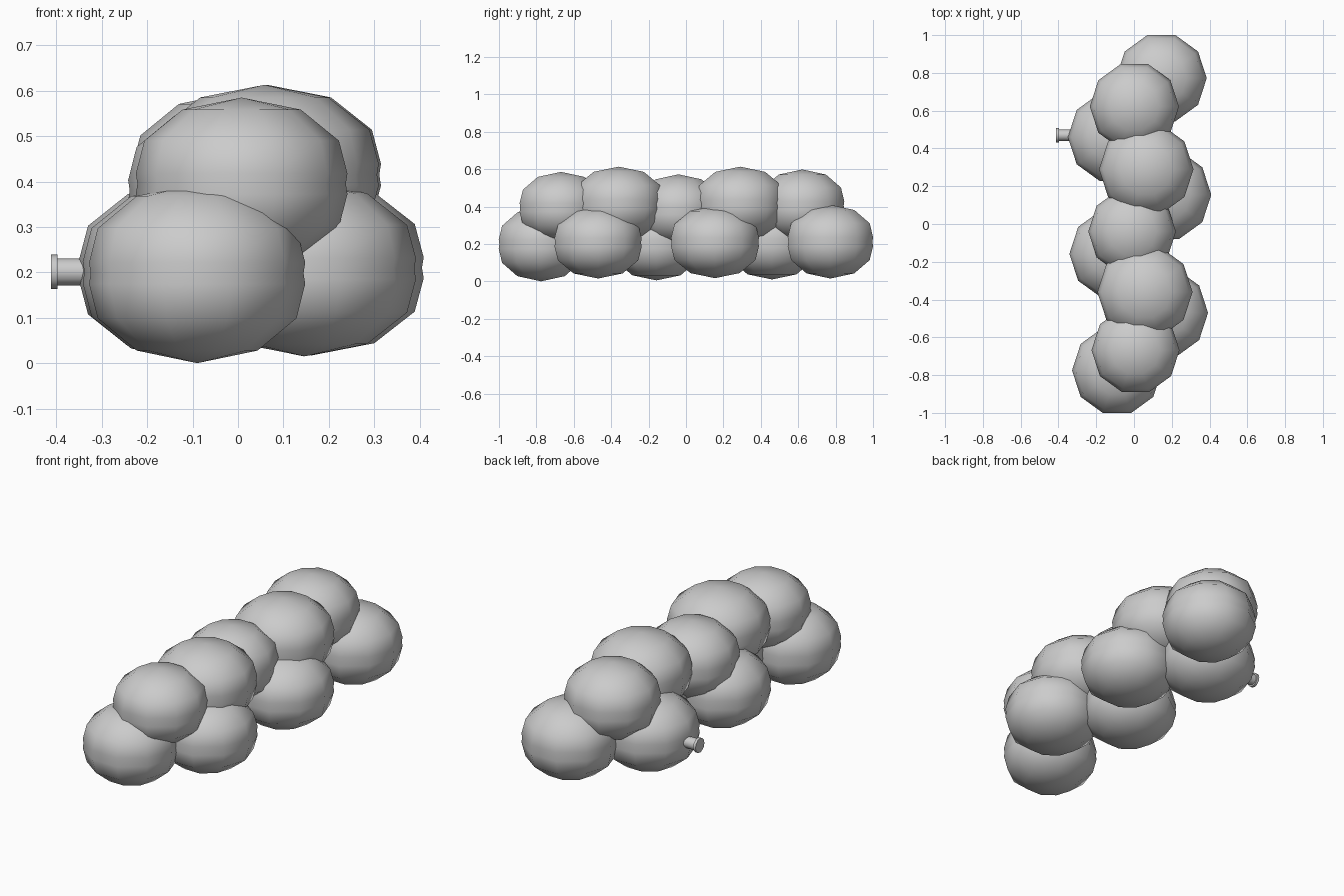
import bpy, bmesh, math
from mathutils import Vector

if "Cube" in bpy.data.objects:
    bpy.data.objects.remove(bpy.data.objects["Cube"])

SIDES = 10
# half profile of one squashed ball: (radius fraction, height fraction)
PROFILE = [(0.56, -0.86), (0.92, -0.5), (1.0, -0.12), (0.985, 0.0),
           (1.0, 0.12), (0.92, 0.5), (0.56, 0.86)]


def ball(name, x, y, z, r, h):
    bm = bmesh.new()
    rings = []
    for pr, pz in PROFILE:
        rings.append([bm.verts.new((r * pr * math.cos(math.tau * i / SIDES),
                                    r * pr * math.sin(math.tau * i / SIDES),
                                    h * pz)) for i in range(SIDES)])
    bottom = bm.verts.new((0, 0, -h))
    top = bm.verts.new((0, 0, h))
    for i in range(SIDES):
        j = (i + 1) % SIDES
        bm.faces.new((bottom, rings[0][j], rings[0][i]))
        bm.faces.new((top, rings[-1][i], rings[-1][j]))
        for a, b in zip(rings, rings[1:]):
            bm.faces.new((a[i], a[j], b[j], b[i]))
    for f in bm.faces:
        f.smooth = True
    mesh = bpy.data.meshes.new(name)
    bm.to_mesh(mesh)
    bm.free()
    ob = bpy.data.objects.new(name, mesh)
    ob.location = (x, y, z)
    bpy.context.collection.objects.link(ob)


def rod(name, x0, x1, y, z, r):
    bpy.ops.mesh.primitive_cylinder_add(vertices=12, radius=r, depth=x1 - x0,
                                        location=((x0 + x1) / 2, y, z),
                                        rotation=(0, math.pi / 2, 0))
    bpy.context.object.name = name
    bpy.ops.object.shade_smooth_by_angle(angle=math.radians(40))


# lower balls, alternating left and right
LOWER = [(-0.09, -0.775, 0.198, 0.238, 0.198), (0.147, -0.47, 0.208, 0.245, 0.193),
         (-0.10, -0.158, 0.2, 0.242, 0.195), (0.162, 0.155, 0.21, 0.247, 0.193),
         (-0.105, 0.46, 0.205, 0.245, 0.195), (0.145, 0.772, 0.212, 0.24, 0.197)]
# upper balls along the middle
UPPER = [(0.008, -0.668, 0.395, 0.233, 0.19), (0.058, -0.36, 0.415, 0.252, 0.198),
         (-0.01, -0.04, 0.38, 0.232, 0.192), (0.065, 0.29, 0.415, 0.25, 0.198),
         (0.002, 0.622, 0.405, 0.236, 0.193)]
for k, args in enumerate(LOWER):
    ball(f"lower_ball_{k + 1}", *args)
for k, args in enumerate(UPPER):
    ball(f"upper_ball_{k + 1}", *args)

# valve stem and its end flange
rod("stem", -0.4, -0.3, 0.47, 0.201, 0.03)
rod("stem_flange", -0.412, -0.398, 0.47, 0.201, 0.038)
